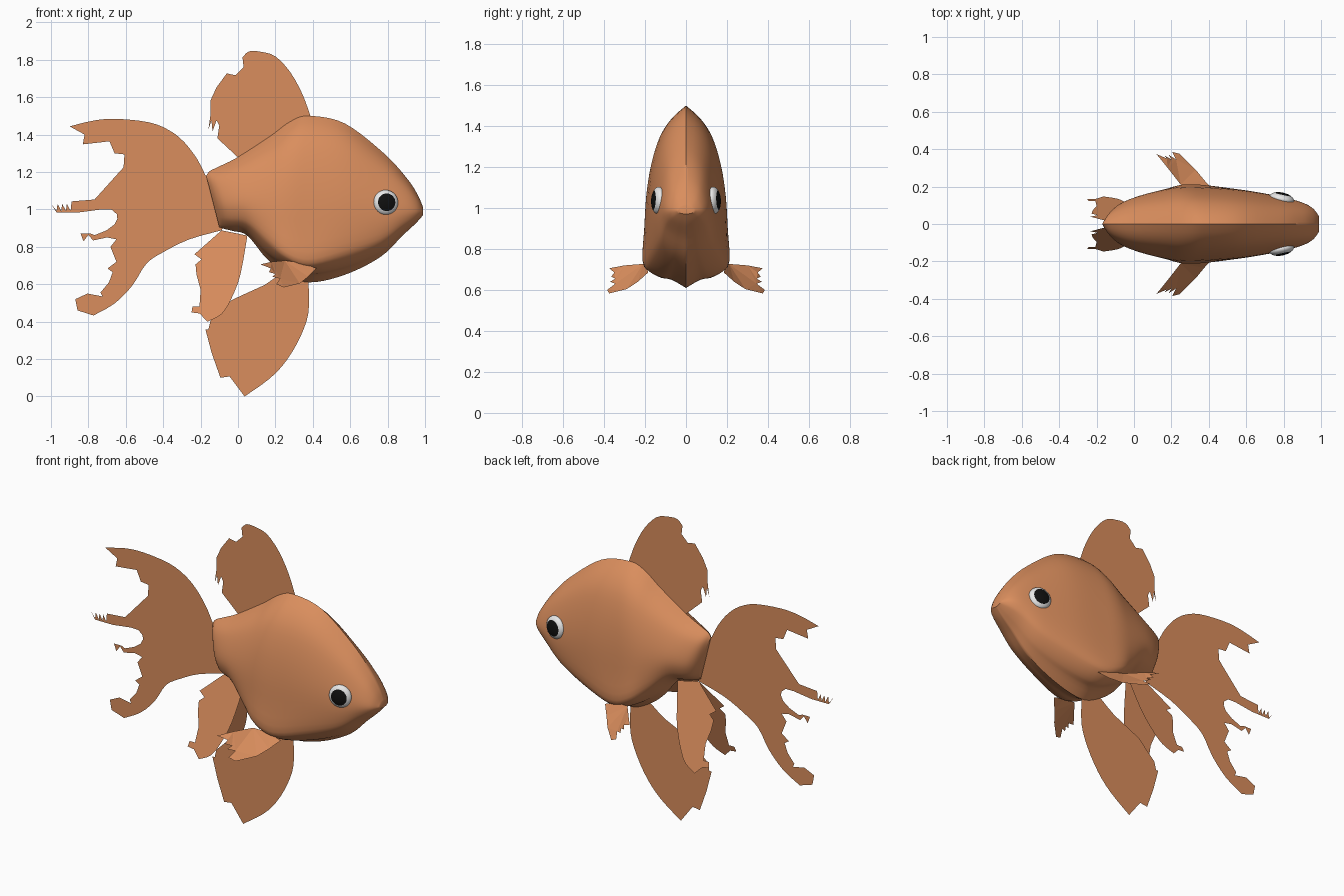
import bpy, bmesh, math
from mathutils import Vector


def material(name, rgb):
    m = bpy.data.materials.new(name)
    m.diffuse_color = (*rgb, 1)
    return m


ORANGE = material("orange", (0.70, 0.27, 0.11))
WHITE = material("eye white", (0.80, 0.80, 0.80))
BLACK = material("pupil black", (0.005, 0.005, 0.005))


def finish(bm, name, *mats, smooth=False):
    me = bpy.data.meshes.new(name)
    bm.to_mesh(me)
    bm.free()
    for m in mats:
        me.materials.append(m)
    if smooth:
        for p in me.polygons:
            p.use_smooth = True
        me.set_sharp_from_angle(angle=math.radians(40))
    ob = bpy.data.objects.new(name, me)
    bpy.context.collection.objects.link(ob)
    return ob


def spline(rows, steps):
    """Catmull-Rom interpolation through rows of numbers."""
    out = []
    for i in range(len(rows) - 1):
        a, b = rows[max(i - 1, 0)], rows[i]
        c, d = rows[i + 1], rows[min(i + 2, len(rows) - 1)]
        for k in range(steps):
            t = k / steps
            out.append([0.5 * (2 * q + (r - p) * t + (2 * p - 5 * q + 4 * r - s) * t * t
                               + (3 * q - p - 3 * r + s) * t ** 3)
                        for p, q, r, s in zip(a, b, c, d)])
    out.append(list(rows[-1]))
    return out


def sheet(name, points):
    """Paper-thin fin from a 3D outline."""
    bm = bmesh.new()
    f = bm.faces.new([bm.verts.new(p) for p in points])
    f.normal_update()
    bmesh.ops.triangulate(bm, faces=[f])
    return finish(bm, name, ORANGE)


# Body: stations from tail to nose (top x, top z, bottom x, bottom z, half width, belly boxiness)
stations = [
    (-0.17, 1.18, -0.10, 0.905, 0.03, 0), (-0.15, 1.205, -0.07, 0.895, 0.08, 0),
    (-0.10, 1.23, -0.03, 0.885, 0.115, 0), (0.0, 1.28, 0.05, 0.86, 0.15, 0.1),
    (0.17, 1.39, 0.15, 0.74, 0.185, 0.5), (0.28, 1.47, 0.25, 0.66, 0.205, 1),
    (0.38, 1.50, 0.38, 0.61, 0.203, 1), (0.57, 1.46, 0.57, 0.65, 0.185, 0.6),
    (0.78, 1.30, 0.76, 0.745, 0.15, 0.3), (0.90, 1.17, 0.88, 0.86, 0.118, 0.1),
    (0.96, 1.08, 0.95, 0.925, 0.085, 0), (0.99, 1.01, 0.99, 0.97, 0.04, 0)]
# Half cross-sections (height fraction, width fraction), top to bottom
plain = [(1, 0), (.93, .34), (.83, .62), (.68, .83), (.50, .98), (.35, 1),
         (.20, .87), (.12, .68), (.06, .44), (.03, .25), (0, 0)]
boxy = [(1, 0), (.93, .34), (.83, .62), (.68, .82), (.50, .94), (.30, .99),
        (.14, 1.02), (.09, .88), (.056, .60), (.045, .35), (0, 0)]
plain, boxy = spline(plain, 3), spline(boxy, 3)

bm = bmesh.new()
rings = []
for tx, tz, bx, bz, w, belly in spline(stations, 5):
    half = []
    for (t0, w0), (t1, w1) in zip(plain, boxy):
        t = t0 + (t1 - t0) * belly
        y = w * (w0 + (w1 - w0) * belly)
        half.append((bx + (tx - bx) * t, y, bz + (tz - bz) * t))
    loop = half + [(x, -y, z) for x, y, z in half[-2:0:-1]]
    rings.append([bm.verts.new(p) for p in loop])
n = len(rings[0])
for r0, r1 in zip(rings, rings[1:]):
    for i in range(n):
        j = (i + 1) % n
        bm.faces.new((r0[i], r0[j], r1[j], r1[i]))
bm.faces.new(rings[0])
bm.faces.new(rings[-1][::-1])
bmesh.ops.recalc_face_normals(bm, faces=bm.faces)
finish(bm, "body", ORANGE, smooth=True)

# Tail fin: smooth upper edge, ragged trailing edge, smooth lower edge
upper = spline([(-.174, 1.182), (-.217, 1.267), (-.286, 1.358), (-.366, 1.422),
                (-.473, 1.465), (-.644, 1.484), (-.767, 1.476), (-.90, 1.444)], 3)
ragged = [(-.82, 1.40), (-.83, 1.348), (-.687, 1.364), (-.66, 1.30), (-.607, 1.294),
          (-.612, 1.225), (-.767, 1.053), (-.89, 1.043)]
teeth = []
for i in range(4):
    x = -0.895 - 0.025 * i
    teeth += [(x, 0.992), (x - 0.02, 1.03)]
notch = [(-1.0, 1.03), (-.97, .984), (-.85, .984), (-.73, 1.0), (-.676, .999), (-.648, .975),
         (-.645, .95), (-.66, .92), (-.703, .888), (-.767, .862), (-.79, .872), (-.842, .872),
         (-.826, .829), (-.80, .864), (-.775, .834), (-.70, .85), (-.65, .84), (-.682, .80),
         (-.65, .72), (-.698, .684), (-.67, .665), (-.69, .61), (-.735, .556), (-.725, .535),
         (-.805, .55), (-.87, .52), (-.858, .46)]
lower = spline([(-.773, .433), (-.66, .497), (-.564, .594), (-.489, .711),
                (-.393, .775), (-.26, .84), (-.088, .888)], 3)
tail = upper + ragged + teeth[:-1] + notch + lower + [(-.06, .95), (-.12, 1.15)]
sheet("tail_fin", [(x, 0, z) for x, z in tail])

# Dorsal fin
front = spline([(.388, 1.497), (.345, 1.615), (.28, 1.733), (.2, 1.818), (.126, 1.842),
                (.06, 1.845), (.024, 1.813)], 3)
back = [(.03, 1.76), (-.013, 1.717), (-.06, 1.727), (-.115, 1.652), (-.147, 1.583),
        (-.147, 1.508), (-.158, 1.428), (-.142, 1.476), (-.136, 1.417), (-.115, 1.476),
        (-.10, 1.45), (-.11, 1.38), (0, 1.278), (.06, 1.27), (.33, 1.44)]
sheet("dorsal_fin", [(x, 0, z) for x, z in front + back])

# Anal fin
front = spline([(.377, .61), (.377, .45), (.334, .32), (.26, .193), (.17, .096), (.035, 0)], 3)
back = [(-.045, .107), (-.094, .10), (-.14, .23), (-.174, .358), (-.158, .358), (-.147, .406),
        (-.035, .515), (.03, .545), (.14, .595), (.195, .632), (.27, .69), (.36, .68)]
sheet("anal_fin", [(x, 0, z) for x, z in front + back])

# Paired fins and eyes
pelvic = spline([(.05, .86), (.013, .652), (-.035, .524), (-.088, .44), (-.163, .40)], 3) + [
    (-.206, .444), (-.249, .449), (-.243, .481), (-.206, .481), (-.20, .57), (-.222, .652),
    (-.227, .706), (-.195, .733), (-.233, .76), (-.088, .888)]
pectoral = [(.42, .185, .685), (.34, .19, .715), (.25, .21, .727), (.18, .30, .72),
            (.12, .374, .706), (.175, .35, .685), (.165, .365, .665), (.20, .345, .655),
            (.185, .37, .64), (.225, .345, .63), (.205, .385, .60), (.245, .375, .583),
            (.33, .29, .604), (.375, .235, .64)]
for side, s in (("left", 1), ("right", -1)):
    sheet(side + "_pelvic_fin", [(x, s * 0.3 * (0.89 - z), z) for x, z in pelvic])
    sheet(side + "_pectoral_fin", [(x, s * y, z) for x, y, z in pectoral])

    # Eye: flattened ball, pupil is the outward cap
    bm = bmesh.new()
    bmesh.ops.create_uvsphere(bm, u_segments=32, v_segments=24, radius=1)
    for f in bm.faces:
        f.material_index = int(f.calc_center_median().z > math.cos(math.radians(45)))
    bmesh.ops.scale(bm, vec=(0.067, 0.067, 0.033), verts=bm.verts)
    eye = finish(bm, side + "_eye", WHITE, BLACK, smooth=True)
    eye.location = (0.79, s * 0.135, 1.037)
    eye.rotation_euler = Vector((0.22, s, 0.05)).to_track_quat('Z', 'Y').to_euler()
